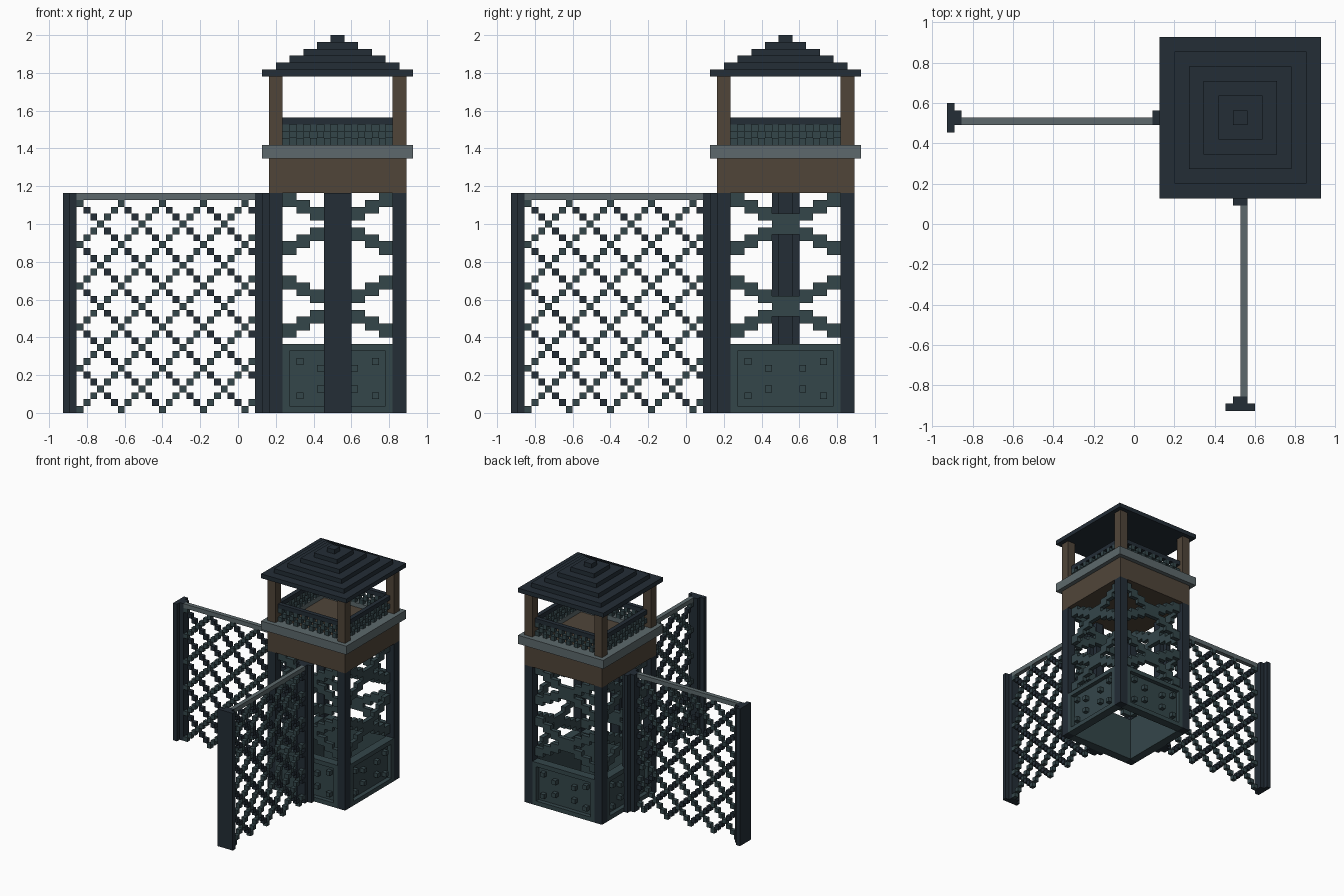
import bpy, bmesh, math
from mathutils import Matrix, Vector

cube = bpy.data.objects.get("Cube")
if cube:
    bpy.data.objects.remove(cube, do_unlink=True)

U = 2 / 55                 # one block
MID = 40                   # tower axis in block units, both x and y


def material(name, rgb):
    lin = [((c / 255 + 0.055) / 1.055) ** 2.4 for c in rgb] + [1]
    m = bpy.data.materials.new(name)
    m.use_nodes = True
    m.diffuse_color = lin
    bsdf = next(n for n in m.node_tree.nodes if n.type == 'BSDF_PRINCIPLED')
    bsdf.inputs["Base Color"].default_value = lin
    return m


DARK = material("dark slate", (35, 45, 54))
TEAL = material("dark teal", (52, 70, 74))
WOOD = material("brown wood", (80, 69, 57))
GREY = material("stone grey", (93, 105, 108))


def build(name, mat, boxes, turns=(0,)):
    """One object from boxes (x0, x1, y0, y1, z0, z1) in block units,
    repeated by quarter turns about the tower axis."""
    bm = bmesh.new()
    for t in turns:
        rot = Matrix.Rotation(t * math.pi / 2, 4, 'Z')
        for x0, x1, y0, y1, z0, z1 in boxes:
            centre = Vector(((x0 + x1) / 2 - MID, (y0 + y1) / 2 - MID, (z0 + z1) / 2))
            size = Matrix.Diagonal((x1 - x0, y1 - y0, z1 - z0, 1))
            bmesh.ops.create_cube(bm, size=1, matrix=rot @ Matrix.Translation(centre) @ size)
    shift = Matrix.Translation((MID - 25.5, MID - 25.5, 0))
    bm.transform(Matrix.Scale(U, 4) @ shift)
    mesh = bpy.data.meshes.new(name)
    bm.to_mesh(mesh)
    bm.free()
    mesh.materials.append(mat)
    ob = bpy.data.objects.new(name, mesh)
    bpy.context.collection.objects.link(ob)
    return ob


ALL = (0, 1, 2, 3)

# Tower legs and the base walls with a recessed plate and rivets
build("tower_legs", DARK, [(30, 32, 30, 32, 0, 32)], ALL)
build("base_frames", TEAL, [(32, 48, 30, 32, 0, 1), (32, 48, 30, 32, 9, 10),
                            (32, 33, 30, 32, 1, 9), (47, 48, 30, 32, 1, 9)], ALL)
build("base_plates", TEAL, [(33, 47, 31, 32, 1, 9)], ALL)
rivets = [(34, 7), (34, 2), (37, 6), (37, 3), (42, 6), (42, 3), (45, 7), (45, 2)]
build("base_rivets", TEAL, [(x, x + 1, 30, 31, z, z + 1) for x, z in rivets], ALL)

# Two stacked stepped cross braces on each side
braces = []
for c in (15.5, 27.5):
    for p in range(8):
        off = abs(p - 3.5)
        lo, hi = c - 1 - off, c - 1 + off
        x = 32 + 2 * p
        if hi - lo <= 2:
            braces.append((x, x + 2, 31, 32, lo, hi + 2))
        else:
            braces += [(x, x + 2, 31, 32, z, z + 2) for z in (lo, hi)]
build("cross_braces", TEAL, braces, ALL)

# Lookout platform with its stone rim
build("platform", WOOD, [(30, 50, 30, 50, 32, 37), (32, 48, 32, 48, 37, 38)])
build("platform_rim", GREY, [(29, 48, 29, 32, 37, 39)], ALL)

# Railing of chequered blocks under a dark handrail
checks = [(x, x + 1, 31, 32, z, z + 1) for x in range(32, 48)
          for z in range(39, 42) if (x + z) % 2]
build("railing_blocks", TEAL, checks, ALL)
build("handrails", DARK, [(32, 48, 31, 32, 42, 43)], ALL)

# Roof posts and stepped roof
build("roof_posts", WOOD, [(30, 32, 30, 32, 39, 49)], ALL)
build("roof", DARK, [(MID - r, MID + r, MID - r, MID + r, 49 + n, 50 + n)
                     for n, r in enumerate((11, 9, 7, 5, 3, 1))])

# Two lattice fences, a quarter turn apart
FENCES = (0, 1)
build("fence_posts", DARK, [(0, 1, 38, 42, 0, 32), (1, 2, 39, 41, 0, 32),
                            (28, 29, 39, 41, 0, 32), (29, 30, 38, 42, 0, 32),
                            (30, 31, 39, 41, 10, 32)], FENCES)
build("fence_rails", GREY, [(2, 28, 39, 40, 31, 32)], FENCES)
rising, falling = [], []
for x in range(2, 28):
    for z in range(31):
        cell = (x, x + 1, 39, 40, z, z + 1)
        if (x - z) % 6 == 2:
            rising.append(cell)
        elif (x + z) % 6 == 2:
            falling.append(cell)
build("lattice_rising", TEAL, rising, FENCES)
build("lattice_falling", DARK, falling, FENCES)
